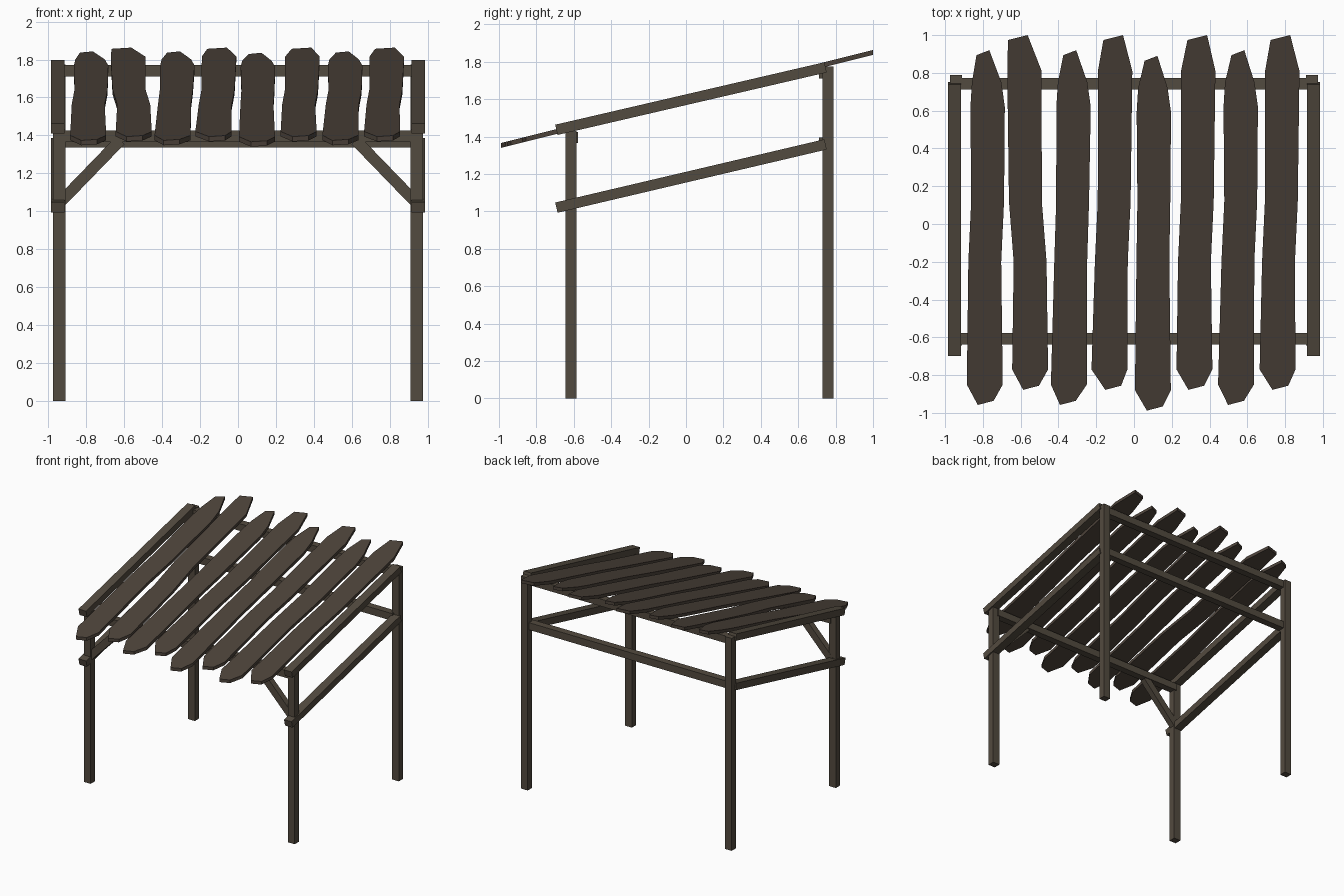
import bpy, bmesh
from mathutils import Vector

if "Cube" in bpy.data.objects:
    bpy.data.objects.remove(bpy.data.objects["Cube"])


def material(name, color):
    m = bpy.data.materials.new(name)
    m.diffuse_color = (*color, 1)
    m.use_nodes = True
    m.node_tree.nodes["Principled BSDF"].inputs["Base Color"].default_value = m.diffuse_color
    return m


FRAME = material("frame wood", (0.086, 0.069, 0.050))
PLANK = material("plank wood", (0.072, 0.055, 0.042))


def finish(bm, name, mat):
    bmesh.ops.recalc_face_normals(bm, faces=bm.faces)
    me = bpy.data.meshes.new(name)
    bm.to_mesh(me)
    bm.free()
    me.materials.append(mat)
    ob = bpy.data.objects.new(name, me)
    bpy.context.collection.objects.link(ob)
    return ob


def beam(name, a, b, side, w, h):
    """Rectangular bar from a to b; w is measured along side, h across it."""
    a, b, side = Vector(a), Vector(b), Vector(side)
    up = (b - a).normalized().cross(side)
    bm = bmesh.new()
    rings = [[bm.verts.new(p + side * w / 2 * i + up * h / 2 * j)
              for i, j in ((-1, -1), (1, -1), (1, 1), (-1, 1))] for p in (a, b)]
    for ring in rings:
        bm.faces.new(ring)
    for k in range(4):
        n = (k + 1) % 4
        bm.faces.new((rings[0][k], rings[0][n], rings[1][n], rings[1][k]))
    return finish(bm, name, FRAME)


X, Y = (1, 0, 0), (0, 1, 0)
for s, tag in ((-1, "left"), (1, "right")):
    # posts
    beam(f"front_post_{tag}", (s * .943, -.615, 0), (s * .943, -.615, 1.43), X, .064, .058)
    beam(f"rear_post_{tag}", (s * .943, .76, 0), (s * .943, .76, 1.775), X, .064, .058)
    # sloping side rails
    beam(f"upper_side_rail_{tag}", (s * .95, -.693, 1.436), (s * .95, .746, 1.770), X, .07, .056)
    beam(f"lower_side_rail_{tag}", (s * .95, -.693, 1.020), (s * .95, .746, 1.358), X, .07, .056)
    # diagonal front brace
    beam(f"front_brace_{tag}", (s * .93, -.61, 1.055), (s * .62, -.61, 1.375), Y, .05, .06)

# cross beams
beam("front_cross_beam", (-.93, -.607, 1.395), (.93, -.607, 1.395), Y, .06, .06)
beam("rear_top_cross_beam", (-.93, .742, 1.741), (.93, .742, 1.741), Y, .06, .06)
beam("rear_lower_cross_beam", (-.93, .742, 1.366), (.93, .742, 1.366), Y, .06, .06)

# roof planks: far tip y, then centre x at tip, shoulder, upper, middle, lower, near end
PLANKS = [
    (.92, -.80, -.775, -.775, -.79, -.79, -.785),
    (1.0, -.615, -.58, -.575, -.55, -.55, -.545),
    (.92, -.34, -.32, -.325, -.335, -.345, -.35),
    (1.0, -.11, -.10, -.105, -.12, -.13, -.11),
    (.89, .09, .105, .105, .10, .10, .11),
    (1.0, .335, .34, .335, .32, .32, .33),
    (.92, .55, .565, .565, .55, .54, .54),
    (1.0, .775, .785, .78, .765, .76, .775),
]
T = .026
for n, (far, tip, shoulder, upper, mid, low, end) in enumerate(PLANKS):
    near = far - 1.88
    long_tip = far > .95
    tw = .052 if long_tip else .034
    # stations: y, centre, half width, slant of the cut
    st = [(far - .013, tip, tw, .013)]
    if not long_tip:
        st.append((far - .17, shoulder - .005, .078, 0))
    st += [(far - (.19 if long_tip else .30), shoulder, .091, 0),
           (.12, upper, .087, 0), (-.20, mid, .087, 0),
           (near + .11, low, .095, 0),
           (near + .013, end, .042, .011)]
    bm = bmesh.new()
    rows = []
    for y, c, w, sl in st:
        row = []
        for dx, dy, dz in ((-w, -sl, 0), (w, sl, 0), (w, sl, T), (-w, -sl, T)):
            yy = y + dy
            row.append(bm.verts.new((c + dx, yy, 1.587 + .25 * yy + dz)))
        rows.append(row)
    for r0, r1 in zip(rows, rows[1:]):
        for k in range(4):
            m = (k + 1) % 4
            bm.faces.new((r0[k], r0[m], r1[m], r1[k]))
    bm.faces.new(rows[0])
    bm.faces.new(rows[-1])
    finish(bm, f"roof_plank_{n + 1}", PLANK)
